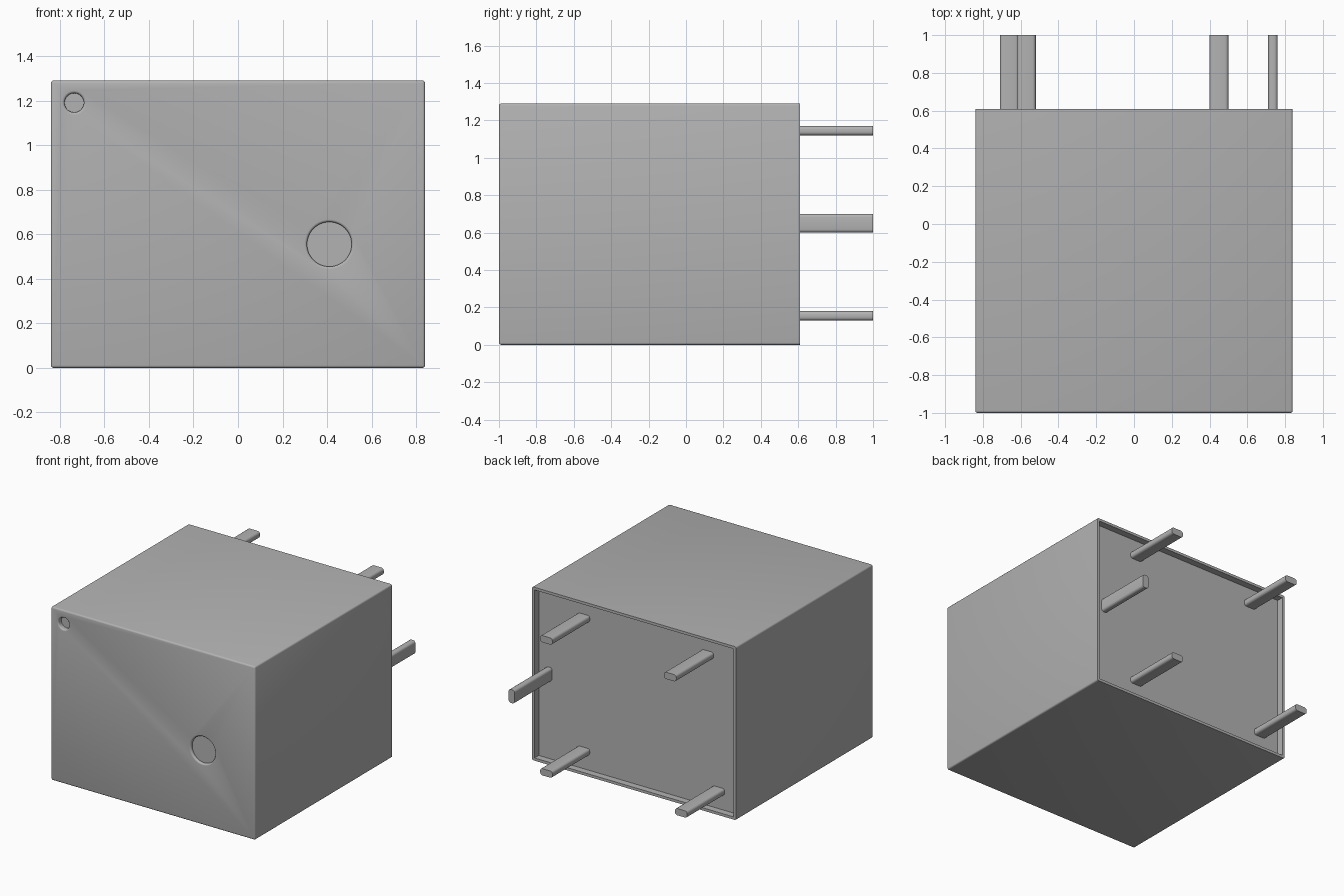
import bpy, bmesh, math
from mathutils import Matrix, Vector

cube = bpy.data.objects.get("Cube")
if cube:
    bpy.data.objects.remove(cube)

# one plain grey for the whole model
grey = bpy.data.materials.new("plain grey")
grey.use_nodes = True
COLOUR = (0.45, 0.45, 0.45, 1)
grey.diffuse_color = COLOUR
grey.node_tree.nodes["Principled BSDF"].inputs["Base Color"].default_value = COLOUR

HALF_W, FRONT, BACK, HEIGHT = 0.84, -1.0, 0.61, 1.29
RIM, PLATE_Y, PIN_END = 0.02, 0.56, 1.0


def finish(name, bm):
    bmesh.ops.recalc_face_normals(bm, faces=bm.faces)
    mesh = bpy.data.meshes.new(name)
    bm.to_mesh(mesh)
    bm.free()
    mesh.materials.append(grey)
    obj = bpy.data.objects.new(name, mesh)
    bpy.context.collection.objects.link(obj)
    return obj


def box(low, high):
    bm = bmesh.new()
    low, high = Vector(low), Vector(high)
    size = high - low
    bmesh.ops.create_cube(bm, size=1, matrix=Matrix.Translation((low + high) / 2)
                          @ Matrix.Diagonal((*size, 1)))
    return bm


def activate(obj):
    bpy.ops.object.select_all(action="DESELECT")
    obj.select_set(True)
    bpy.context.view_layer.objects.active = obj


def smooth(obj):
    activate(obj)
    bpy.ops.object.shade_smooth_by_angle(angle=math.radians(35))


def dimple_cutter(x, z, radius, lip, depth):
    # lathed plug with a flared, rounded mouth
    profile = [(0, depth), (radius, depth)]
    for i in range(7):
        a = math.radians(15 * i)
        profile.append((radius + lip * (1 - math.cos(a)), lip * (1 - math.sin(a))))
    profile += [(radius + lip, -0.05), (0, -0.05)]
    bm = bmesh.new()
    verts = [bm.verts.new((x + r, FRONT + d, z)) for r, d in profile]
    edges = [bm.edges.new(pair) for pair in zip(verts, verts[1:])]
    bmesh.ops.spin(bm, geom=verts + edges, cent=(x, 0, z), axis=(0, 1, 0),
                   angle=math.tau, steps=48)
    bmesh.ops.remove_doubles(bm, verts=bm.verts, dist=0.0001)
    cutter = finish("dimple_cutter", bm)
    cutter.hide_render = True
    return cutter


# case: box with softened front and long edges and a recessed back
bm = box((-HALF_W, FRONT, 0), (HALF_W, BACK, HEIGHT))
soft = [e for e in bm.edges if min(v.co.y for v in e.verts) < 0]
bmesh.ops.bevel(bm, geom=soft, offset=0.012, segments=3, profile=0.5, affect="EDGES")
back = [f for f in bm.faces if f.normal.y > 0.9]
bmesh.ops.inset_region(bm, faces=back, thickness=RIM, use_even_offset=True)
walls = bmesh.ops.extrude_face_region(bm, geom=back)
moved = [g for g in walls["geom"] if isinstance(g, bmesh.types.BMVert)]
bmesh.ops.delete(bm, geom=back, context="FACES")
bmesh.ops.translate(bm, verts=moved, vec=(0, PLATE_Y - BACK, 0))
case = finish("case", bm)

# round dimples in the front: pin mark and moulding mark
for x, z, radius, lip, depth in ((-0.735, 1.19, 0.043, 0.012, 0.035),
                                 (0.41, 0.555, 0.1, 0.012, 0.02)):
    cutter = dimple_cutter(x, z, radius, lip, depth)
    cut = case.modifiers.new("dimple", "BOOLEAN")
    cut.operation, cut.solver, cut.object = "DIFFERENCE", "EXACT", cutter
    activate(case)
    bpy.ops.object.modifier_apply(modifier=cut.name)
    bpy.data.objects.remove(cutter)
smooth(case)


# terminal pins: flat bars with rounded long edges
def pin(name, x, z, width, height):
    bm = box((x - width / 2, PLATE_Y - 0.02, z - height / 2),
             (x + width / 2, PIN_END, z + height / 2))
    long_edges = [e for e in bm.edges if abs(e.verts[0].co.y - e.verts[1].co.y) > 0.1]
    bmesh.ops.bevel(bm, geom=long_edges, offset=0.018, segments=4, profile=0.5,
                    affect="EDGES")
    smooth(finish(name, bm))


WIDE, THIN = 0.1, 0.05
pin("upper_left_pin", 0.45, 1.145, WIDE, THIN)
pin("lower_left_pin", 0.45, 0.155, WIDE, THIN)
pin("upper_right_pin", -0.57, 1.145, WIDE, THIN)
pin("lower_right_pin", -0.66, 0.155, WIDE, THIN)
pin("upright_side_pin", 0.735, 0.65, THIN, WIDE)
